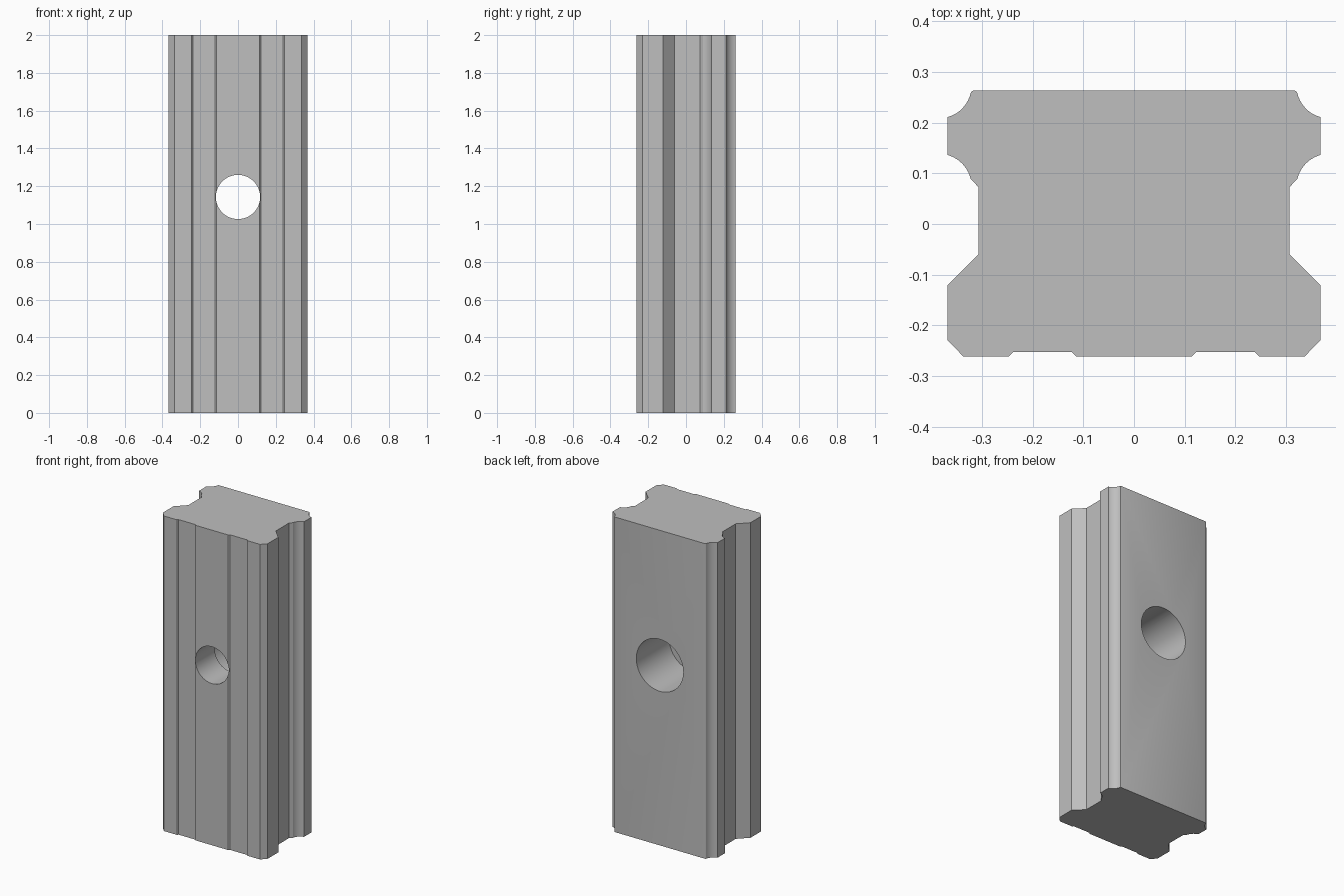
import bpy, bmesh, math

cube = bpy.data.objects.get("Cube")
if cube:
    bpy.data.objects.remove(cube, do_unlink=True)

HEIGHT = 2.0
HOLE_Z = 1.143
BACK = 0.263

# Plain steel
steel = bpy.data.materials.new("steel_grey")
steel.use_nodes = True
GREY = (0.52, 0.52, 0.52, 1)
steel.diffuse_color = GREY
steel.node_tree.nodes["Principled BSDF"].inputs["Base Color"].default_value = GREY


def arc(cx, cy, r, start, end, steps=10):
    """Points along an arc, angles in degrees."""
    angles = [math.radians(start + (end - start) * i / steps) for i in range(steps + 1)]
    return [(cx + r * math.cos(a), cy + r * math.sin(a)) for a in angles]


# Half profile from front centre round to back centre
half = [(0.114, -0.261), (0.122, -0.253), (0.239, -0.253), (0.247, -0.261),
        (0.337, -0.261), (0.368, -0.229), (0.368, -0.121), (0.307, -0.06),
        (0.307, 0.073)]
half += arc(0.385, 0.074, 0.0645, 166.5, 105)    # lower ball groove
half += arc(0.385, 0.273, 0.0645, 255, 193.5)    # upper ball groove
half += arc(0.317, 0.258, 0.005, 0, 90, 3)       # rounded back edge
profile = half + [(-x, y) for x, y in reversed(half)]

# Rail body, extruded upwards
bm = bmesh.new()
base = bm.faces.new([bm.verts.new((x, y, 0)) for x, y in profile])
top = bmesh.ops.extrude_face_region(bm, geom=[base])["geom"]
bmesh.ops.translate(bm, vec=(0, 0, HEIGHT),
                    verts=[v for v in top if isinstance(v, bmesh.types.BMVert)])
bmesh.ops.recalc_face_normals(bm, faces=bm.faces)
mesh = bpy.data.meshes.new("rail_body")
bm.to_mesh(mesh)
bm.free()
rail = bpy.data.objects.new("rail_body", mesh)
bpy.context.collection.objects.link(rail)
mesh.materials.append(steel)


def bore(name, radius, y0, y1):
    """Cut a round hole along y between y0 and y1."""
    bpy.ops.mesh.primitive_cylinder_add(
        vertices=64, radius=radius, depth=y1 - y0,
        location=(0, (y0 + y1) / 2, HOLE_Z), rotation=(math.pi / 2, 0, 0))
    cutter = bpy.context.object
    cutter.name = name
    cutter.data.materials.append(steel)
    mod = rail.modifiers.new(name, "BOOLEAN")
    mod.operation = "DIFFERENCE"
    mod.solver = "EXACT"
    mod.object = cutter
    bpy.ops.object.select_all(action="DESELECT")
    rail.select_set(True)
    bpy.context.view_layer.objects.active = rail
    bpy.ops.object.modifier_apply(modifier=name)
    bpy.data.objects.remove(cutter, do_unlink=True)


# Through hole, with a wider counterbore from the back
bore("bolt_hole", 0.117, -0.5, 0.5)
bore("counterbore", 0.165, BACK - 0.33, 0.5)

bpy.ops.object.shade_smooth_by_angle(angle=math.radians(25))
